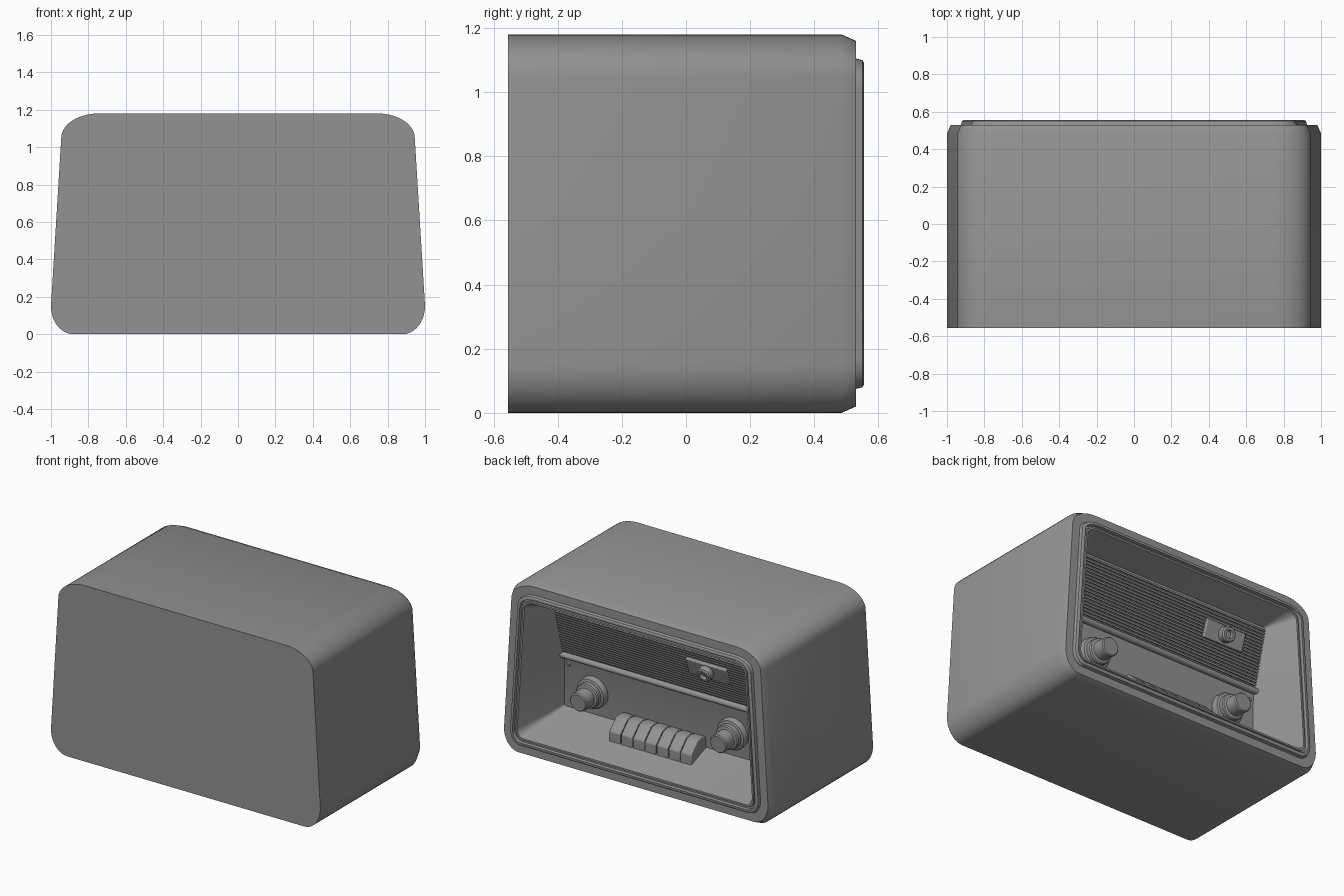
import bpy, bmesh, math
from mathutils import Vector

cube = bpy.data.objects.get("Cube")
if cube:
    bpy.data.objects.remove(cube, do_unlink=True)

grey = bpy.data.materials.new("plain grey")
grey.use_nodes = True
grey.diffuse_color = (0.29, 0.29, 0.29, 1)
grey.node_tree.nodes["Principled BSDF"].inputs["Base Color"].default_value = grey.diffuse_color


def finish(name, bm, loc=(0, 0, 0), tilt=0.0, bevel=0.0):
    """Turn a bmesh into a shaded object, tilted about x."""
    bmesh.ops.recalc_face_normals(bm, faces=bm.faces)
    mesh = bpy.data.meshes.new(name)
    bm.to_mesh(mesh)
    bm.free()
    obj = bpy.data.objects.new(name, mesh)
    bpy.context.collection.objects.link(obj)
    mesh.materials.append(grey)
    obj.location = loc
    obj.rotation_euler.x = tilt
    if bevel:
        mod = obj.modifiers.new("soft edges", 'BEVEL')
        mod.width, mod.segments = bevel, 2
    bpy.ops.object.select_all(action='DESELECT')
    obj.select_set(True)
    bpy.context.view_layer.objects.active = obj
    bpy.ops.object.shade_smooth_by_angle(angle=math.radians(32))
    return obj


def box(name, size, loc, tilt=0.0, bevel=0.0):
    bm = bmesh.new()
    bmesh.ops.create_cube(bm, size=1)
    bmesh.ops.scale(bm, vec=size, verts=bm.verts)
    return finish(name, bm, loc, tilt, bevel)


def lathe(name, profile, loc, tilt, steps=32):
    """Spin (radius, height) points about the local z axis."""
    bm = bmesh.new()
    pts = [bm.verts.new((r, 0, h)) for r, h in profile]
    edges = [bm.edges.new(pair) for pair in zip(pts, pts[1:])]
    bmesh.ops.spin(bm, geom=pts + edges, cent=(0, 0, 0), axis=(0, 0, 1),
                   angle=math.tau, steps=steps, use_duplicate=False)
    bmesh.ops.remove_doubles(bm, verts=bm.verts, dist=1e-4)
    return finish(name, bm, loc, tilt)


def prism(name, profile, x0, x1, bevel=0.0):
    """Extrude a (y, z) profile along x."""
    bm = bmesh.new()
    face = bm.faces.new([bm.verts.new((x0, y, z)) for y, z in profile])
    new = bmesh.ops.extrude_face_region(bm, geom=[face])["geom"]
    bmesh.ops.translate(bm, vec=(x1 - x0, 0, 0),
                        verts=[v for v in new if isinstance(v, bmesh.types.BMVert)])
    return finish(name, bm, bevel=bevel)


# Cavity back: leaning grille above the ledge, nearly upright panel below
LEDGE_Z, LEDGE_Y = 0.61, 0.25
TOP_Z, TOP_Y = 0.99, 0.38
LEAN = -math.atan2(TOP_Y - LEDGE_Y, TOP_Z - LEDGE_Z)
FACING = -math.pi / 2


def back_y(z):
    if z > LEDGE_Z:
        return LEDGE_Y + (z - LEDGE_Z) * (TOP_Y - LEDGE_Y) / (TOP_Z - LEDGE_Z)
    return LEDGE_Y - (LEDGE_Z - z) * 0.08


def outline(hb, ht, z0, z1, scale, steps=10):
    """Tapered outline with elliptical corners, as (x, z) points."""
    half = []
    rx, rz = 0.12 * scale, 0.15 * scale
    for i in range(steps + 1):
        a = math.pi / 2 * i / steps
        half.append((hb - rx + rx * math.sin(a), z0 + rz - rz * math.cos(a)))
    low_z = z0 + rz
    rx, rz = 0.2 * scale, 0.13 * scale
    f = (LEDGE_Z - low_z) / (z1 - rz - low_z)
    half.append((hb + (ht - hb) * f, LEDGE_Z))
    for i in range(steps + 1):
        a = math.pi / 2 * i / steps
        half.append((ht - rx + rx * math.cos(a), z1 - rz + rz * math.sin(a)))
    return half + [(-x, z) for x, z in reversed(half)]


# Cabinet: shell, stepped front rim and tapering cavity as one loft
sections = [(-0.555, 0), (0.485, 0), (0.53, 0.02), (0.53, 0.075), (0.55, 0.08),
            (0.555, 0.088), (0.555, 0.1), (0.535, 0.103), (0.535, 0.113),
            (0.545, 0.116), (0.545, 0.128)]
bm = bmesh.new()
rings = []
for y, d in sections:
    shape = outline(1 - d, 0.945 - d, d, 1.18 - d, 1 - 5 * d)
    rings.append([bm.verts.new((x, y, z)) for x, z in shape])
shape = outline(0.745, 0.705, 0.25, TOP_Z, 0.08)
rings.append([bm.verts.new((x, back_y(z), z)) for x, z in shape])
n = len(shape)
for a, b in zip(rings, rings[1:]):
    for i in range(n):
        j = (i + 1) % n
        bm.faces.new((a[i], a[j], b[j], b[i]))
bm.faces.new(rings[0])
last = rings[-1]
for i in range(n // 2 - 1):
    bm.faces.new((last[i], last[i + 1], last[n - 2 - i], last[n - 1 - i]))
finish("cabinet", bm)

# Speaker grille: rows of slats following the lean
rows = 18
for i in range(rows):
    z = 0.648 + i * 0.32 / (rows - 1)
    half = 0.727 - (z - LEDGE_Z) * 0.06
    box("grille_slat", (2 * half, 0.016, 0.011), (0, back_y(z) + 0.006, z), LEAN)

# Ledge bar under the grille
bar = [(LEDGE_Y + 0.012 + 0.022 * math.cos(a), LEDGE_Z + 0.02 * math.sin(a))
       for a in (math.tau * k / 16 for k in range(16))]
prism("ledge_bar", bar, -0.745, 0.745)

# Badge plate with round indicator
bz, bx = 0.84, -0.41
box("badge_plate", (0.3, 0.025, 0.12), (bx, back_y(bz) + 0.022, bz), LEAN, 0.006)
lathe("badge_dial", [(0, 0.03), (0.022, 0.03), (0.026, 0.05), (0.042, 0.05),
                     (0.05, 0.042), (0.05, 0), (0, 0)],
      (bx, back_y(bz) + 0.03, bz), FACING + LEAN)

# Control knobs and small panel screws, mirrored
knob = [(0, 0.17), (0.055, 0.17), (0.062, 0.163), (0.062, 0.085), (0.078, 0.08),
        (0.084, 0.072), (0.084, 0.045), (0.1, 0.04), (0.105, 0.032), (0.105, 0), (0, 0)]
screw = [(0, 0.012), (0.01, 0.01), (0.014, 0), (0, 0)]
for side, label in ((1, "left"), (-1, "right")):
    lathe(label + "_knob", knob, (side * 0.52, back_y(0.41), 0.41), FACING - 0.08)
    lathe(label + "_screw", screw, (side * 0.7, back_y(0.55), 0.55), FACING - 0.08, 12)

# Push keys
key = [(0.21, 0.18), (0.21, 0.32), (0.27, 0.335), (0.31, 0.325), (0.38, 0.255), (0.38, 0.18)]
count, pitch = 7, 0.088
for i in range(count):
    x = (i - count / 2) * pitch
    prism("push_key", key, x + 0.003, x + pitch - 0.003, 0.006)
